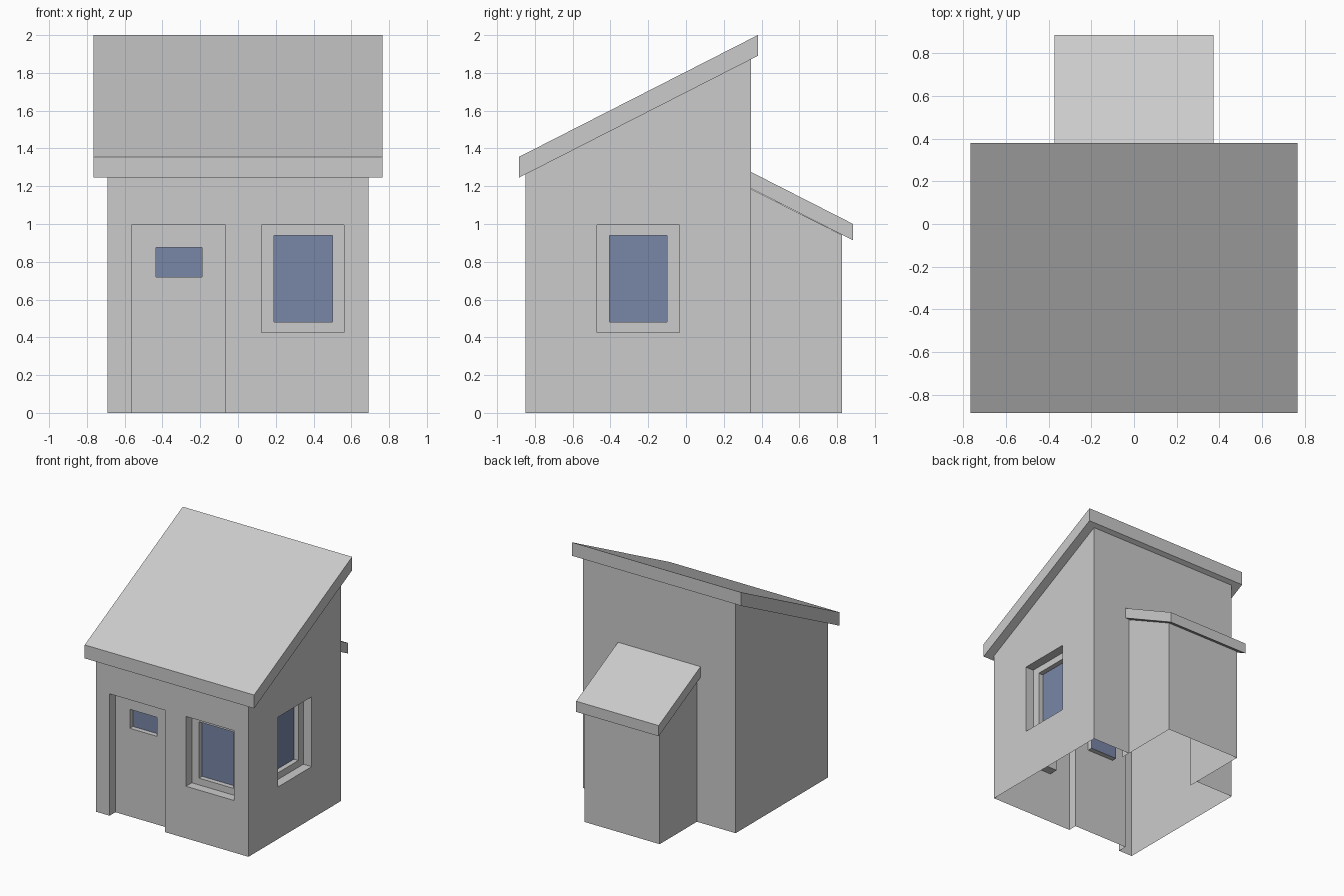
import bpy, bmesh, math
from mathutils import Matrix, Vector

cube = bpy.data.objects.get("Cube")
if cube:
    bpy.data.objects.remove(cube, do_unlink=True)


def material(name, colour):
    m = bpy.data.materials.new(name)
    m.use_nodes = True
    m.diffuse_color = colour
    m.node_tree.nodes["Principled BSDF"].inputs["Base Color"].default_value = colour
    return m


GREY = material("plaster grey", (0.6, 0.6, 0.6, 1))
GLASS = material("window blue", (0.19, 0.24, 0.39, 1))
REVEAL, PANE = 0.075, 0.04


def finish(name, bm):
    bmesh.ops.remove_doubles(bm, verts=bm.verts, dist=0.0005)
    mesh = bpy.data.meshes.new(name)
    bm.to_mesh(mesh)
    bm.free()
    mesh.materials.append(GREY)
    mesh.materials.append(GLASS)
    obj = bpy.data.objects.new(name, mesh)
    bpy.context.collection.objects.link(obj)
    return obj


def corners(r):
    return [(r[0], r[1]), (r[2], r[1]), (r[2], r[3]), (r[0], r[3])]


def wall(name, turn, dist, u0, u1, top, holes=()):
    """Thin wall facing -y, turned about z; each hole is a list of
    (rectangle, depth) steps and an end: 'glass' or 'open'."""
    bm = bmesh.new()
    rot = Matrix.Rotation(math.radians(turn), 3, 'Z')

    def place(u, v, d=0.0):
        return rot @ Vector((u, d - dist, v))

    def face(points, mat=0):
        bm.faces.new([bm.verts.new(p) for p in points]).material_index = mat

    # wall surface, leaving out the openings
    outer = [steps[0][0] for steps, end in holes]
    us = sorted({u0, u1} | {r[i] for r in outer for i in (0, 2)})
    vs = sorted({0.0} | {r[i] for r in outer for i in (1, 3)})
    for a, b in zip(us, us[1:]):
        for k, low in enumerate(vs):
            if any(r[0] <= a < r[2] and r[1] <= low < r[3] for r in outer):
                continue
            last = k == len(vs) - 1
            za = top(place(a, 0).y) if last else vs[k + 1]
            zb = top(place(b, 0).y) if last else vs[k + 1]
            face([place(a, low), place(b, low), place(b, zb), place(a, za)])

    # stepped reveals and frames, then the glass
    for steps, end in holes:
        rect, depth = steps[0][0], 0.0
        for new_rect, new_depth in steps:
            for ra, da, rb, db in ((rect, depth, new_rect, depth),
                                   (new_rect, depth, new_rect, new_depth)):
                if ra == rb and da == db:
                    continue
                ca, cb = corners(ra), corners(rb)
                for i in range(4):
                    j = (i + 1) % 4
                    if i == 0 and ra[1] == rb[1] == 0:
                        continue  # threshold stays open
                    face([place(*ca[i], da), place(*ca[j], da),
                          place(*cb[j], db), place(*cb[i], db)])
            rect, depth = new_rect, new_depth
        if end == 'glass':
            face([place(*c, depth) for c in corners(rect)], 1)
    return finish(name, bm)


def slab(name, half_width, y0, y1, z0, z1, thick):
    """Sloping roof slab with plumb-cut ends."""
    bm = bmesh.new()
    profile = [(y0, z0 - thick), (y1, z1 - thick), (y1, z1), (y0, z0)]
    f = bm.faces.new([bm.verts.new((-half_width, y, z)) for y, z in profile])
    ext = bmesh.ops.extrude_face_region(bm, geom=[f], use_keep_orig=True)
    moved = [v for v in ext["geom"] if isinstance(v, bmesh.types.BMVert)]
    bmesh.ops.translate(bm, verts=moved, vec=(2 * half_width, 0, 0))
    bmesh.ops.recalc_face_normals(bm, faces=bm.faces)
    return finish(name, bm)


def inset_opening(outer, inner):
    return ([(outer, REVEAL), (inner, REVEAL + PANE)], 'glass')


def main_top(y):
    return 1.245 + (y + 0.885) * 0.512


def annex_top(y):
    return 1.185 - (y - 0.345) * 0.505


# main house
door = inset_opening((-0.565, 0, -0.065, 0.995), (-0.435, 0.72, -0.19, 0.875))
front_window = inset_opening((0.125, 0.425, 0.56, 0.995), (0.19, 0.48, 0.5, 0.94))
side_window = inset_opening((-0.47, 0.425, -0.035, 0.995), (-0.405, 0.48, -0.1, 0.94))
passage = ([((-0.34, 0, 0.34, 1.18), REVEAL)], 'open')
wall("front_wall", 0, 0.85, -0.69, 0.69, main_top, [door, front_window])
wall("left_wall", 90, 0.69, -0.85, 0.345, main_top, [side_window])
wall("back_wall", 180, 0.345, -0.69, 0.69, main_top, [passage])
wall("right_wall", 270, 0.69, -0.345, 0.85, main_top)
slab("main_roof", 0.765, -0.885, 0.38, 1.355, 2.0, 0.11)

# rear annex
wall("annex_left_wall", 90, 0.34, 0.345, 0.825, annex_top)
wall("annex_back_wall", 180, 0.825, -0.34, 0.34, annex_top)
wall("annex_right_wall", 270, 0.34, -0.825, -0.345, annex_top)
slab("annex_roof", 0.373, 0.345, 0.885, 1.275, 1.0, 0.087)
